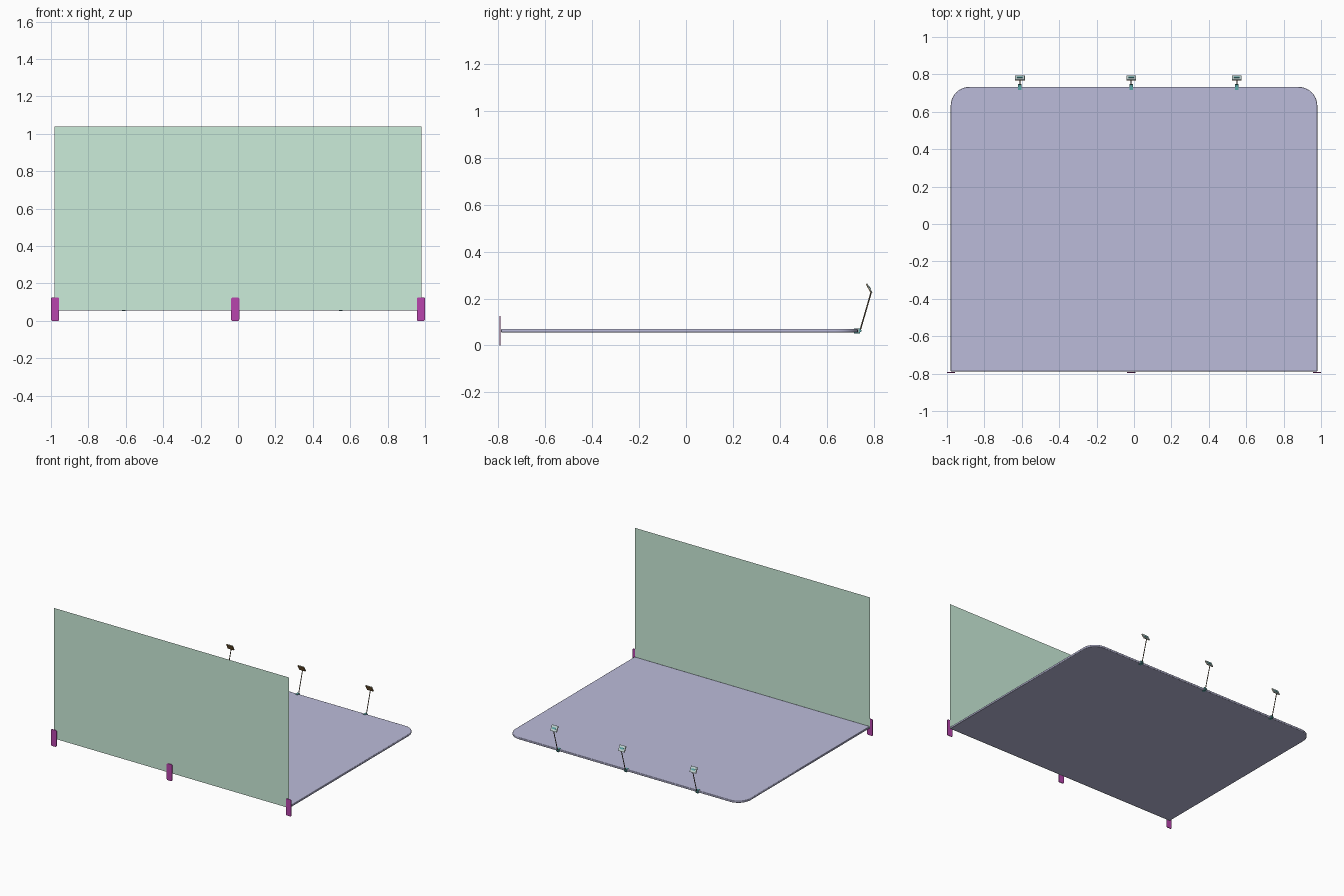
import bpy, bmesh, math
from mathutils import Vector, Matrix

if "Cube" in bpy.data.objects:
    bpy.data.objects.remove(bpy.data.objects["Cube"])


def material(name, rgb):
    m = bpy.data.materials.new(name)
    m.diffuse_color = (*rgb, 1)
    m.use_nodes = True
    m.node_tree.nodes["Principled BSDF"].inputs["Base Color"].default_value = m.diffuse_color
    return m


GREEN = material("mint", (0.60, 0.84, 0.70))
LAVENDER = material("lavender", (0.50, 0.50, 0.70))
MAGENTA = material("magenta", (0.48, 0.06, 0.42))
TEAL = material("teal", (0.10, 0.38, 0.38))
BROWN = material("brown", (0.36, 0.20, 0.07))
DARK = material("dark_brown", (0.15, 0.11, 0.07))
PALE = material("pale_grey", (0.55, 0.68, 0.66))


def finish(bm, name, mat, bevel=0, smooth=True):
    bmesh.ops.recalc_face_normals(bm, faces=bm.faces)
    me = bpy.data.meshes.new(name)
    bm.to_mesh(me)
    bm.free()
    ob = bpy.data.objects.new(name, me)
    bpy.context.collection.objects.link(ob)
    me.materials.append(mat)
    if bevel:
        mod = ob.modifiers.new("bevel", "BEVEL")
        mod.width, mod.segments, mod.limit_method = bevel, 2, "ANGLE"
    if smooth:
        bpy.ops.object.select_all(action="DESELECT")
        bpy.context.view_layer.objects.active = ob
        ob.select_set(True)
        bpy.ops.object.shade_smooth_by_angle(angle=math.radians(35))
    return ob


def prism(name, mat, points, depth, bevel=0):
    """Extrude a closed 3D outline along the depth vector."""
    bm = bmesh.new()
    face = bm.faces.new([bm.verts.new(p) for p in points])
    top = bmesh.ops.extrude_face_region(bm, geom=[face])["geom"]
    bmesh.ops.translate(bm, vec=depth,
                        verts=[v for v in top if isinstance(v, bmesh.types.BMVert)])
    return finish(bm, name, mat, bevel)


def box(name, mat, centre, size, tilt=0, bevel=0):
    bm = bmesh.new()
    bmesh.ops.create_cube(bm, size=1, matrix=Matrix.Translation(centre)
                          @ Matrix.Rotation(tilt, 4, "X") @ Matrix.Diagonal((*size, 1)))
    return finish(bm, name, mat, bevel)


def rod(name, mat, a, b, r, sides=10):
    a, b = Vector(a), Vector(b)
    d = b - a
    bm = bmesh.new()
    bmesh.ops.create_cone(bm, cap_ends=True, segments=sides, radius1=r, radius2=r,
                          depth=d.length, matrix=Matrix.Translation((a + b) / 2)
                          @ d.to_track_quat("Z", "Y").to_matrix().to_4x4())
    return finish(bm, name, mat)


def arc(cx, cy, r, start, steps=8):
    return [(cx + r * math.cos(start + math.pi / 2 * i / steps),
             cy + r * math.sin(start + math.pi / 2 * i / steps)) for i in range(steps + 1)]


# Floor plate with rounded back corners
R = 0.1
outline = [(-0.98, -0.788), (0.98, -0.788)]
outline += arc(0.98 - R, 0.733 - R, R, 0) + arc(-0.98 + R, 0.733 - R, R, math.pi / 2)
prism("floor_plate", LAVENDER, [(x, y, 0.055) for x, y in outline], (0, 0, 0.015), 0.003)

# Thin upright front panel
bm = bmesh.new()
bm.faces.new([bm.verts.new(p) for p in ((-0.98, -0.79, 0.057), (0.98, -0.79, 0.057),
                                        (0.98, -0.79, 1.04), (-0.98, -0.79, 1.04))])
finish(bm, "front_panel", GREEN, smooth=False)

# Rounded tabs along the bottom of the panel
for i, x in enumerate((-0.978, -0.015, 0.978)):
    pts = []
    for k, (sx, sz) in enumerate(((1, 1), (-1, 1), (-1, -1), (1, -1))):
        pts += arc(x + sx * 0.014, 0.0625 + sz * 0.0545, 0.008, k * math.pi / 2, 4)
    prism(f"panel_tab_{i + 1}", MAGENTA, [(px, -0.796, pz) for px, pz in pts], (0, 0.005, 0))

# Back edge lamps: clip, stem and tilted head
tilt = math.radians(-61)
normal = Vector((0, 0.875, 0.485))
head = Vector((0, 0.780, 0.244))
for i, x in enumerate((-0.61, -0.015, 0.55)):
    n = i + 1
    off = Vector((x, 0, 0))
    # U-shaped clip gripping the plate edge
    clip = [(0.716, 0.052), (0.742, 0.052), (0.742, 0.073), (0.716, 0.073),
            (0.716, 0.070), (0.735, 0.070), (0.735, 0.055), (0.716, 0.055)]
    prism(f"edge_clip_{n}", TEAL, [(x - 0.009, y, z) for y, z in clip], (0.018, 0, 0))
    rod(f"clip_pivot_{n}", TEAL, (x - 0.009, 0.742, 0.063), (x + 0.009, 0.742, 0.063), 0.006)
    rod(f"stem_{n}", DARK, (x, 0.742, 0.063), (x, 0.790, 0.228), 0.003)
    # head: back plate, raised face and its central bar
    box(f"head_back_{n}", BROWN, head + off - normal * 0.002, (0.052, 0.044, 0.003), tilt)
    box(f"head_face_{n}", PALE, head + off + normal * 0.002, (0.052, 0.044, 0.005), tilt, 0.001)
    box(f"head_bar_{n}", TEAL, head + off + normal * 0.005, (0.03, 0.012, 0.003), tilt)
